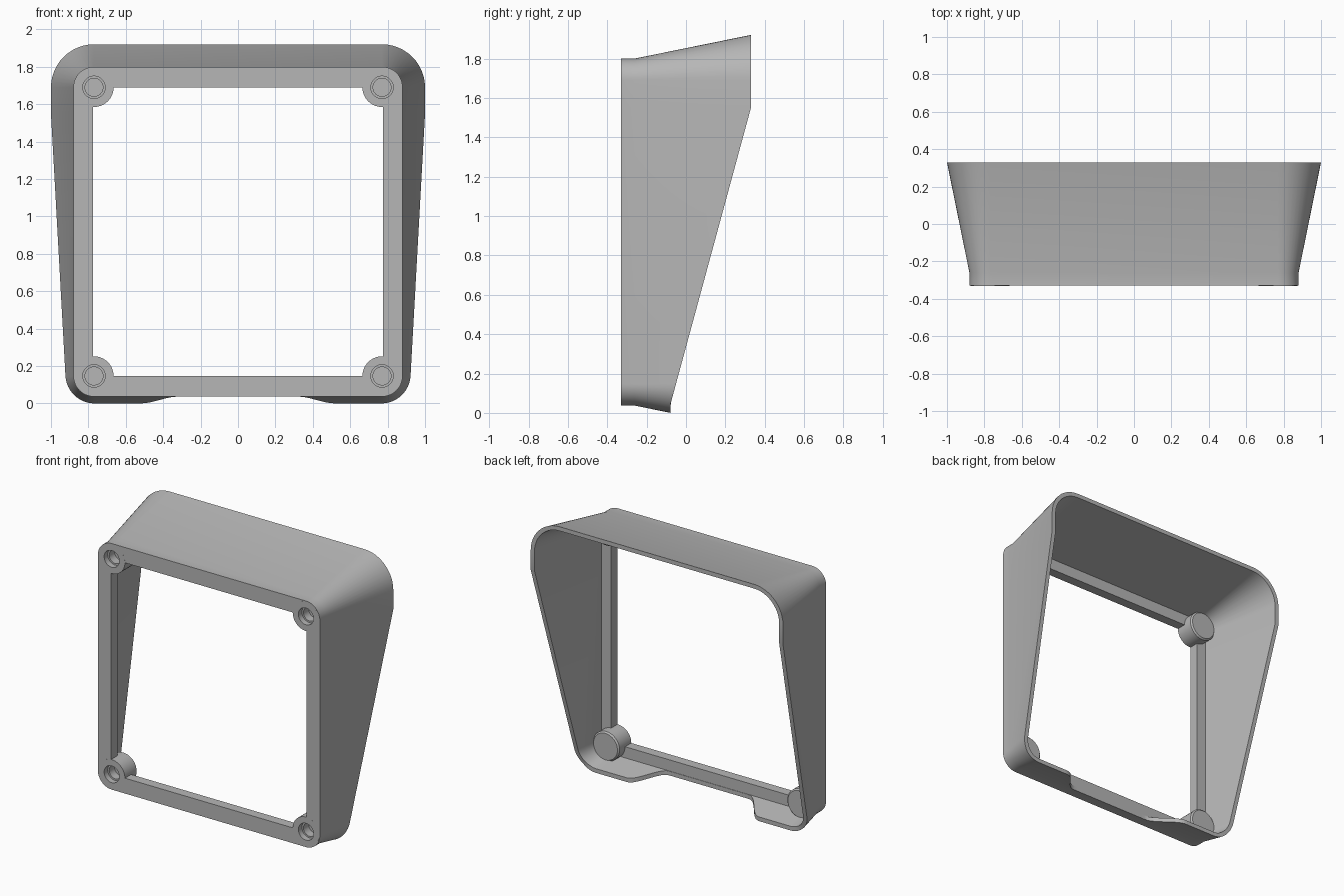
import bpy, bmesh
from math import sin, cos, pi, radians
from mathutils import Matrix

cube = bpy.data.objects.get("Cube")
if cube:
    bpy.data.objects.remove(cube, do_unlink=True)

grey = bpy.data.materials.new("mid_grey")
grey.use_nodes = True
grey.diffuse_color = (0.47, 0.47, 0.47, 1)
grey.node_tree.nodes["Principled BSDF"].inputs["Base Color"].default_value = grey.diffuse_color

# Main dimensions
FRONT, STEP, BACK = -0.33, -0.26, 0.33     # y of face, flange back, hood rim
CX, Z_LOW, Z_HIGH = 0.77, 0.147, 1.69      # corner centres
RADIUS, FLARE, WALL = 0.11, 0.12, 0.03
OPEN_X = 0.775
LIP = -0.08                                # y where the lower lip ends


def make_object(name, bm):
    bmesh.ops.recalc_face_normals(bm, faces=bm.faces)
    mesh = bpy.data.meshes.new(name)
    bm.to_mesh(mesh)
    bm.free()
    mesh.materials.append(grey)
    obj = bpy.data.objects.new(name, mesh)
    bpy.context.collection.objects.link(obj)
    return obj


def outline():
    """Rounded rectangle as (corner-centre point, outward direction) pairs."""
    pts = []
    corners = [(CX, Z_HIGH, 0), (-CX, Z_HIGH, 1), (-CX, Z_LOW, 2), (CX, Z_LOW, 3)]
    for x, z, q in corners:
        for i in range(13):
            a = (q + i / 12) * pi / 2
            pts.append((x, z, cos(a), sin(a)))
        if q == 1:
            pts.append((-CX, 1.55, -1, 0))
        if q == 2:
            pts += [(-CX + 2 * CX * i / 60, Z_LOW, 0, -1) for i in range(1, 60)]
        if q == 3:
            pts.append((CX, 1.55, 1, 0))
    return pts


def rim_limit(x, z):
    """Depth of the rim: sloped sides, short lower lip, notch in its middle."""
    y = LIP + max(0, z - 0.04) * (BACK - LIP) / 1.51
    if z < 0.12 and abs(x) < 0.52:
        t = min(1, max(0, (abs(x) - 0.32) / 0.2))
        y = STEP + 0.002 + (LIP - STEP - 0.002) * t * t * (3 - 2 * t)
    return min(BACK, y)


def hood_point(p, radius, y):
    r = radius + FLARE * max(0, y - STEP) / (BACK - STEP)
    return (p[0] + p[2] * r, y, p[1] + p[3] * r)


def rim_point(p, radius):
    y = 0
    for _ in range(30):
        x, _y, z = hood_point(p, radius, y)
        y = rim_limit(x, z)
    return hood_point(p, radius, y)


def opening_point(p, y):
    x, _y, z = hood_point(p, RADIUS, STEP)
    return (max(-OPEN_X, min(OPEN_X, x)), y, max(Z_LOW, min(Z_HIGH, z)))


# Flared hood with its front flange, as one closed loop of rings
bm = bmesh.new()
rings = []
pts = outline()
for make in (lambda p: hood_point(p, RADIUS, FRONT),
             lambda p: hood_point(p, RADIUS, STEP),
             lambda p: rim_point(p, RADIUS),
             lambda p: rim_point(p, RADIUS - WALL),
             lambda p: hood_point(p, RADIUS - WALL, STEP),
             lambda p: opening_point(p, STEP),
             lambda p: opening_point(p, FRONT)):
    rings.append([bm.verts.new(make(p)) for p in pts])
n = len(pts)
for k, ring in enumerate(rings):
    nxt = rings[(k + 1) % len(rings)]
    for i in range(n):
        j = (i + 1) % n
        bm.faces.new((ring[i], ring[j], nxt[j], nxt[i]))
bmesh.ops.remove_doubles(bm, verts=bm.verts, dist=0.0005)
hood = make_object("flared_hood_frame", bm)


def corner_cylinders(name, radius, y0, y1, chamfer=0.0):
    """Four cylinders along y, one at each corner."""
    bm = bmesh.new()
    sections = [(y0, y1 - chamfer, radius, radius)]
    for x in (-CX, CX):
        for z in (Z_LOW, Z_HIGH):
            for a, b, r1, r2 in sections:
                rot = Matrix.Translation((x, (a + b) / 2, z)) @ Matrix.Rotation(-pi / 2, 4, "X")
                made = bmesh.ops.create_cone(bm, cap_ends=True, segments=40, radius1=r1,
                                             radius2=r2, depth=b - a, matrix=rot)
                if chamfer:
                    caps = {f for v in made["verts"] for f in v.link_faces
                            if len(f.verts) > 4 and f.calc_center_median().y > a + 0.01}
                    for cap in caps:
                        inset = bmesh.ops.extrude_face_region(bm, geom=[cap])
                        verts = [g for g in inset["geom"] if isinstance(g, bmesh.types.BMVert)]
                        bmesh.ops.delete(bm, geom=[cap], context="FACES_ONLY")
                        for v in verts:
                            v.co.x = x + (v.co.x - x) * (1 - chamfer / radius)
                            v.co.z = z + (v.co.z - z) * (1 - chamfer / radius)
                            v.co.y += chamfer
    return make_object(name, bm)


# Corner screw bosses, then their stepped blind holes
tools = [(corner_cylinders("corner_bosses", 0.105, FRONT - 0.0004, -0.188, 0.01), "UNION"),
         (corner_cylinders("screw_recess_cutter", 0.06, FRONT - 0.05, -0.29), "DIFFERENCE"),
         (corner_cylinders("screw_hole_cutter", 0.048, FRONT - 0.06, -0.23), "DIFFERENCE")]
bpy.ops.object.select_all(action="DESELECT")
bpy.context.view_layer.objects.active = hood
hood.select_set(True)
for tool, operation in tools:
    tool.hide_render = True
    mod = hood.modifiers.new(tool.name, "BOOLEAN")
    mod.operation = operation
    mod.solver = "EXACT"
    mod.object = tool
    bpy.ops.object.modifier_apply(modifier=mod.name)
    bpy.data.objects.remove(tool, do_unlink=True)

bpy.ops.object.shade_smooth_by_angle(angle=radians(30))
